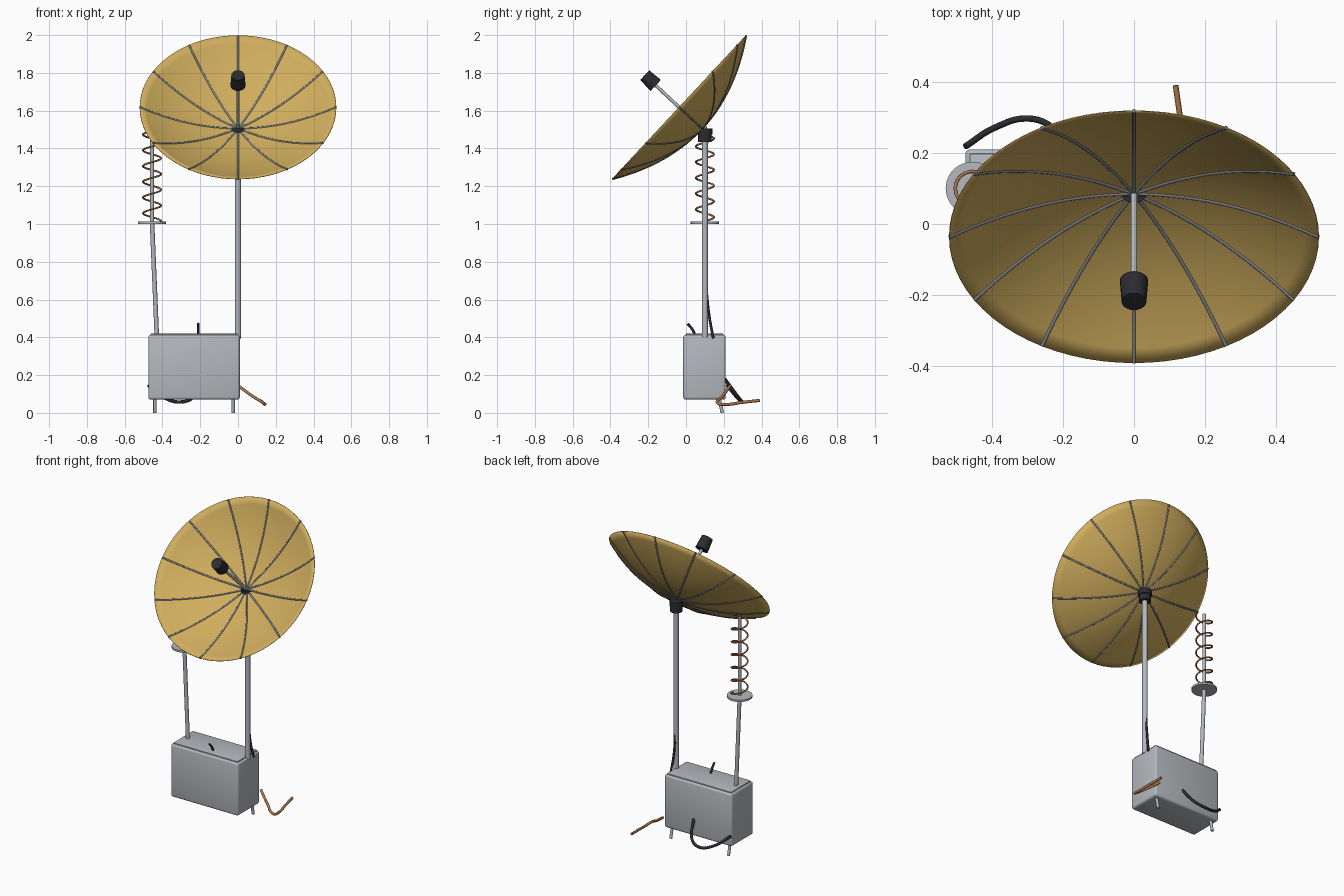
import bpy, bmesh
from math import sin, cos, pi, radians
from mathutils import Vector, Matrix

cube = bpy.data.objects.get("Cube")
if cube:
    bpy.data.objects.remove(cube)


def material(name, r, g, b):
    m = bpy.data.materials.new(name)
    m.use_nodes = True
    m.diffuse_color = (r, g, b, 1)
    m.node_tree.nodes["Principled BSDF"].inputs["Base Color"].default_value = (r, g, b, 1)
    return m


GOLD = material("gold", 0.63, 0.42, 0.11)
GREY = material("light grey", 0.46, 0.48, 0.51)
STEEL = material("rib steel", 0.22, 0.23, 0.25)
BLACK = material("black rubber", 0.025, 0.025, 0.03)
COPPER = material("copper", 0.42, 0.18, 0.07)


def add_mesh(name, bm, mat, matrix=None):
    bmesh.ops.recalc_face_normals(bm, faces=bm.faces)
    me = bpy.data.meshes.new(name)
    bm.to_mesh(me)
    bm.free()
    ob = bpy.data.objects.new(name, me)
    bpy.context.collection.objects.link(ob)
    me.materials.append(mat)
    if matrix:
        ob.matrix_world = matrix
    bpy.context.view_layer.objects.active = ob
    bpy.ops.object.select_all(action="DESELECT")
    ob.select_set(True)
    bpy.ops.object.shade_smooth_by_angle(angle=radians(35))
    return ob


def rod(name, a, b, r, mat, r2=None, sides=24):
    a, b = Vector(a), Vector(b)
    d = b - a
    bm = bmesh.new()
    bmesh.ops.create_cone(bm, cap_ends=True, segments=sides, radius1=r,
                          radius2=r if r2 is None else r2, depth=d.length)
    rot = d.to_track_quat("Z", "Y").to_matrix().to_4x4()
    return add_mesh(name, bm, mat, Matrix.Translation((a + b) / 2) @ rot)


def box(name, lo, hi, mat, bevel):
    lo, hi = Vector(lo), Vector(hi)
    bm = bmesh.new()
    bmesh.ops.create_cube(bm, size=1)
    bmesh.ops.scale(bm, vec=hi - lo, verts=bm.verts)
    bmesh.ops.bevel(bm, geom=bm.edges[:], offset=bevel, segments=3, profile=0.5, affect="EDGES")
    return add_mesh(name, bm, mat, Matrix.Translation((lo + hi) / 2))


def tube(name, pts, r, mat, smooth=True, matrix=None):
    cu = bpy.data.curves.new(name, "CURVE")
    cu.dimensions = "3D"
    cu.bevel_depth = r
    cu.bevel_resolution = 2
    cu.use_fill_caps = True
    if smooth:
        sp = cu.splines.new("BEZIER")
        sp.bezier_points.add(len(pts) - 1)
        for p, co in zip(sp.bezier_points, pts):
            p.co = co
            p.handle_left_type = p.handle_right_type = "AUTO"
    else:
        sp = cu.splines.new("POLY")
        sp.points.add(len(pts) - 1)
        for p, co in zip(sp.points, pts):
            p.co = (*co, 1)
    cu.materials.append(mat)
    ob = bpy.data.objects.new(name, cu)
    bpy.context.collection.objects.link(ob)
    if matrix:
        ob.matrix_world = matrix
    bpy.ops.object.select_all(action="DESELECT")
    bpy.context.view_layer.objects.active = ob
    ob.select_set(True)
    bpy.ops.object.convert(target="MESH")
    return ob


# Dish: shallow paraboloid, tilted forward about its vertex
R, DEPTH = 0.52, 0.166
AIM = Matrix.Translation((0, 0.085, 1.505)) @ Matrix.Rotation(radians(47), 4, "X")


def bowl(t, a):
    return Vector((R * t * sin(a), R * t * cos(a), DEPTH * t * t))


RINGS, SEGS = 14, 72
bm = bmesh.new()
tip = bm.verts.new((0, 0, 0))
rings = [[bm.verts.new(bowl(i / RINGS, 2 * pi * j / SEGS)) for j in range(SEGS)]
         for i in range(1, RINGS + 1)]
for j in range(SEGS):
    k = (j + 1) % SEGS
    bm.faces.new((tip, rings[0][j], rings[0][k]))
    for inner, outer in zip(rings, rings[1:]):
        bm.faces.new((inner[j], outer[j], outer[k], inner[k]))
dish = add_mesh("dish", bm, GOLD, AIM)
shell = dish.modifiers.new("thickness", "SOLIDIFY")
shell.thickness = 0.003
shell.offset = 0

# Twelve ribs following the bowl
for n in range(12):
    a = 2 * pi * n / 12
    tube(f"rib_{n + 1}", [bowl(i / RINGS, a) for i in range(RINGS + 1)], 0.0055, STEEL, False, AIM)

# Feed arm and receiver
rod("feed_arm", AIM @ Vector((0, 0, 0)), AIM @ Vector((0, 0, 0.35)), 0.009, GREY)
rod("feed_receiver", AIM @ Vector((0, 0, 0.335)), AIM @ Vector((0, 0, 0.415)), 0.04, BLACK, 0.035)

# Mast and its head
rod("mast", (0, 0.1, 0.4), (0, 0.1, 1.45), 0.016, GREY)
rod("mast_head", (0, 0.1, 1.435), (0, 0.1, 1.475), 0.036, BLACK)
rod("mast_cap", (0, 0.1, 1.473), (0, 0.1, 1.505), 0.041, BLACK)

# Equipment box, lid and rear feet
box("equipment_box", (-0.475, -0.015, 0.07), (0.01, 0.21, 0.413), GREY, 0.014)
box("box_lid", (-0.463, -0.003, 0.405), (-0.002, 0.198, 0.419), GREY, 0.002)
for side, x in (("left", -0.025), ("right", -0.44)):
    rod(f"{side}_foot", (x, 0.175, 0.08), (x, 0.192, 0.0), 0.009, GREY, sides=16)

# Coil antenna on its leaning pole
CX, CY = -0.455, 0.1
rod("coil_pole", (-0.43, CY, 0.41), (CX, CY, 1.005), 0.012, GREY)
rod("coil_disc", (CX, CY, 1.0), (CX, CY, 1.012), 0.075, GREY, sides=48)
rod("coil_core", (CX, CY, 1.005), (CX, CY, 1.515), 0.01, GREY)
TURNS, STEPS = 6, 28
coil = []
for i in range(TURNS * STEPS + 1):
    a = 2 * pi * i / STEPS
    coil.append((CX + 0.048 * cos(a), CY + 0.048 * sin(a), 1.015 + 0.5 * i / (TURNS * STEPS)))
tube("coil", coil, 0.005, COPPER, False)

# Cables and loose wire
tube("lid_cable", [(-0.21, 0.05, 0.405), (-0.21, 0.035, 0.44), (-0.21, 0.008, 0.473)], 0.007, BLACK)
tube("mast_cable", [(0, 0.105, 0.7), (0, 0.113, 0.6), (0.002, 0.125, 0.5), (0.01, 0.145, 0.395)],
     0.007, BLACK)
tube("rear_cable", [(-0.475, 0.218, 0.145), (-0.39, 0.272, 0.08), (-0.3, 0.297, 0.058),
                    (-0.235, 0.275, 0.085), (-0.2, 0.205, 0.18)], 0.009, BLACK)
tube("loose_wire", [(0, 0.235, 0.145), (0.075, 0.195, 0.09), (0.135, 0.168, 0.052),
                    (0.142, 0.21, 0.045), (0.13, 0.3, 0.056), (0.117, 0.39, 0.066)], 0.008, COPPER)
